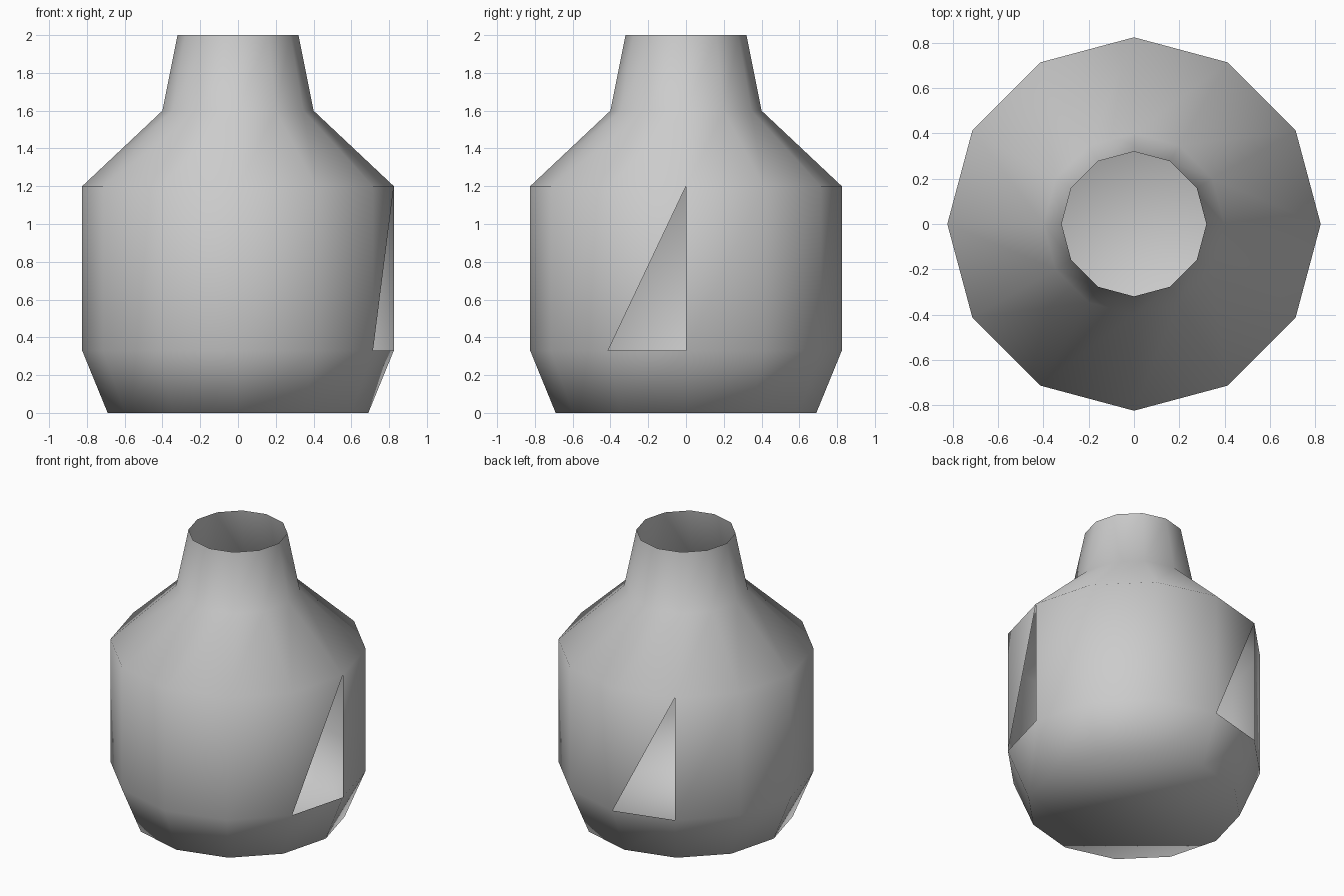
import bpy
import bmesh
import math

cube = bpy.data.objects.get("Cube")
if cube:
    bpy.data.objects.remove(cube, do_unlink=True)

SIDES = 12
# Radius and height of each ring, from the base to the open rim
PROFILE = [(0.69, 0), (0.825, 0.33), (0.825, 1.2), (0.4, 1.6), (0.32, 2)]
# Side panels (counted from +x) that have a broken-out triangle
BROKEN_PANELS = {3, 11}
LOW, HIGH = 1, 2

grey = bpy.data.materials.new("plain grey")
grey.use_nodes = True
colour = (0.6, 0.6, 0.6, 1)
grey.diffuse_color = colour
grey.node_tree.nodes["Principled BSDF"].inputs["Base Color"].default_value = colour

bm = bmesh.new()


def ring(radius, height):
    """One horizontal ring of vertices."""
    step = math.tau / SIDES
    return [bm.verts.new((radius * math.cos(i * step), radius * math.sin(i * step), height))
            for i in range(SIDES)]


rings = [ring(r, z) for r, z in PROFILE]

# Closed floor
bm.faces.new(reversed(rings[0]))

# Thin wall, with the lower triangle left out of each broken panel
for level, (lower, upper) in enumerate(zip(rings, rings[1:])):
    for i in range(SIDES):
        j = (i + 1) % SIDES
        if level == LOW and i in BROKEN_PANELS:
            bm.faces.new((lower[i], upper[j], upper[i]))
        else:
            bm.faces.new((lower[i], lower[j], upper[j], upper[i]))

for face in bm.faces:
    face.smooth = True

mesh = bpy.data.meshes.new("bottle_body")
bm.to_mesh(mesh)
bm.free()
mesh.materials.append(grey)
bottle = bpy.data.objects.new("bottle_body", mesh)
bpy.context.collection.objects.link(bottle)
